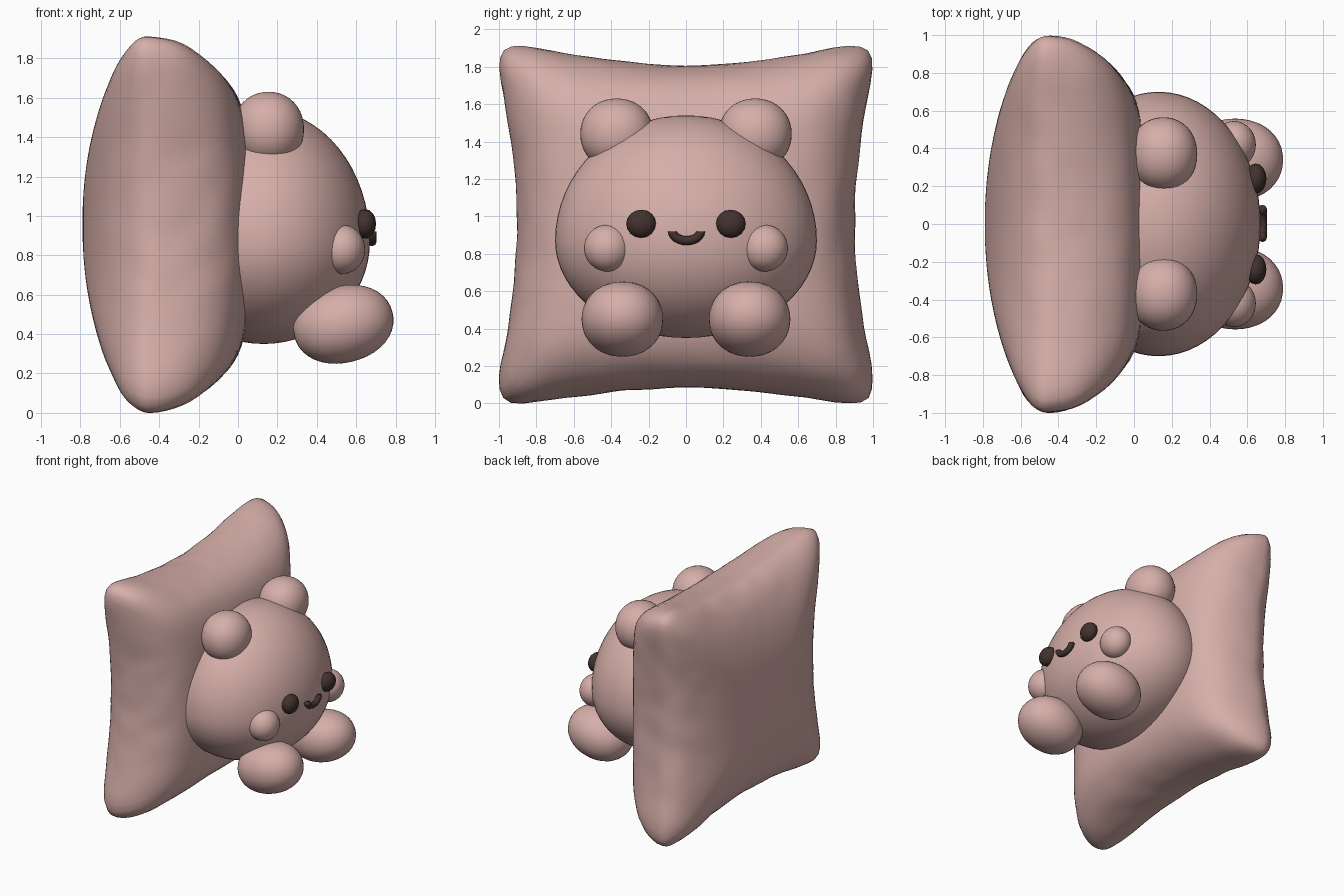
import bpy, bmesh, math
from mathutils import Vector, Matrix, noise

if "Cube" in bpy.data.objects:
    bpy.data.objects.remove(bpy.data.objects["Cube"])


def material(name, rgb):
    m = bpy.data.materials.new(name)
    m.diffuse_color = (*rgb, 1)
    m.use_nodes = True
    m.node_tree.nodes["Principled BSDF"].inputs["Base Color"].default_value = m.diffuse_color
    return m


PINK = material("dusty_pink", (0.67, 0.425, 0.395))
DARK = material("dark_brown", (0.055, 0.032, 0.027))


def finish(name, bm, mat):
    bmesh.ops.recalc_face_normals(bm, faces=bm.faces)
    for f in bm.faces:
        f.smooth = True
    me = bpy.data.meshes.new(name)
    bm.to_mesh(me)
    bm.free()
    me.materials.append(mat)
    ob = bpy.data.objects.new(name, me)
    bpy.context.collection.objects.link(ob)
    return ob


def blob(name, loc, radii, mat, tilt=0, power=2.0, low=None, seg=40):
    """Ellipsoid; power > 2 makes it boxier, low is a separate lower z radius."""
    bm = bmesh.new()
    bmesh.ops.create_uvsphere(bm, u_segments=seg, v_segments=seg // 2, radius=1)
    rot = Matrix.Rotation(math.radians(tilt), 3, 'Y')
    for v in bm.verts:
        c = v.co
        c = c / sum(abs(k) ** power for k in c) ** (1 / power)
        rz = low if (low and c.z < 0) else radii[2]
        v.co = rot @ Vector((c.x * radii[0], c.y * radii[1], c.z * rz)) + Vector(loc)
    return finish(name, bm, mat)


def pillow():
    """Square cushion facing +x with pinched sides and rounded corners."""
    bm = bmesh.new()
    n, rings = 128, 48

    def point(t, a):
        r = min(1.0, math.sin(t))
        c, s = math.cos(a), math.sin(a)
        k = r / (abs(c) ** 9 + abs(s) ** 9) ** (1 / 9)
        u, w = c * k, s * k
        pinch = 0.175 if w > 0 else 0.14
        y = 1.08 * u * (1 - 0.165 * (1 - w * w))
        z = (1.03 if w > 0 else 1.025) * w * (1 - pinch * (1 - u * u))
        # corners are thinner and lean slightly backward
        q = u * u * w * w
        if t < math.pi / 2:
            x = 0.475 * (1 - 0.28 * q) * (1 - r ** 5.5) ** 0.52
        else:
            x = -0.37 * (1 - 0.1 * q) * (1 - r ** 2.1) ** 0.5
        p = Vector((x - 0.42 - 0.045 * q, y, z + 0.96))
        # soft cloth wrinkles toward the rim
        wob = 0.01 * r ** 4
        p.x += wob * noise.noise(p * 5)
        f = 1 + wob * noise.noise(p * 6 + Vector((3, 1, 7)))
        return Vector((p.x, p.y * f, 0.96 + (p.z - 0.96) * f))

    grid = [[bm.verts.new(point(math.pi * i / rings, 2 * math.pi * j / n))
             for j in range(n)] for i in range(1, rings)]
    for A, B in zip(grid, grid[1:]):
        for j in range(n):
            k = (j + 1) % n
            bm.faces.new((A[j], A[k], B[k], B[j]))
    for t, ring in ((0, grid[0]), (math.pi, grid[-1])):
        tip = bm.verts.new(point(t, 0))
        for j in range(n):
            bm.faces.new((tip, ring[j], ring[(j + 1) % n]))
    return finish("pillow", bm, PINK)


pillow()

# Plump body, fuller toward the bottom
blob("body", (0.13, 0, 0.87), (0.54, 0.70, 0.67), PINK, low=0.52, seg=64)

# Paired parts
for side, s in (("left", 1), ("right", -1)):
    blob(side + "_ear", (0.155, s * 0.37, 1.44), (0.18, 0.195, 0.19), PINK, power=2.1)
    blob(side + "_arm", (0.53, s * 0.42, 0.83), (0.115, 0.125, 0.125), PINK)
    blob(side + "_foot", (0.535, s * 0.34, 0.45), (0.257, 0.218, 0.195), PINK,
         tilt=-14, power=2.1)
    blob(side + "_eye", (0.645, s * 0.24, 0.96), (0.056, 0.08, 0.075), DARK, seg=16)

# Smile: short tube along a U-shaped path
bm = bmesh.new()
prev = None
steps, sides, rad = 12, 8, 0.024
for i in range(steps + 1):
    a = math.pi * (1 + i / steps)
    centre = Vector((0.68, 0.003 + 0.075 * math.cos(a), 0.92 + 0.05 * math.sin(a)))
    tan = Vector((0, -0.075 * math.sin(a), 0.05 * math.cos(a))).normalized()
    out = Vector((1, 0, 0))
    across = tan.cross(out)
    ring = [bm.verts.new(centre + rad * (out * math.cos(b) + across * math.sin(b)))
            for b in (2 * math.pi * j / sides for j in range(sides))]
    if prev:
        for j in range(sides):
            k = (j + 1) % sides
            bm.faces.new((prev[j], prev[k], ring[k], ring[j]))
    if i in (0, steps):
        bm.faces.new(ring)
    prev = ring
finish("smile", bm, DARK)
